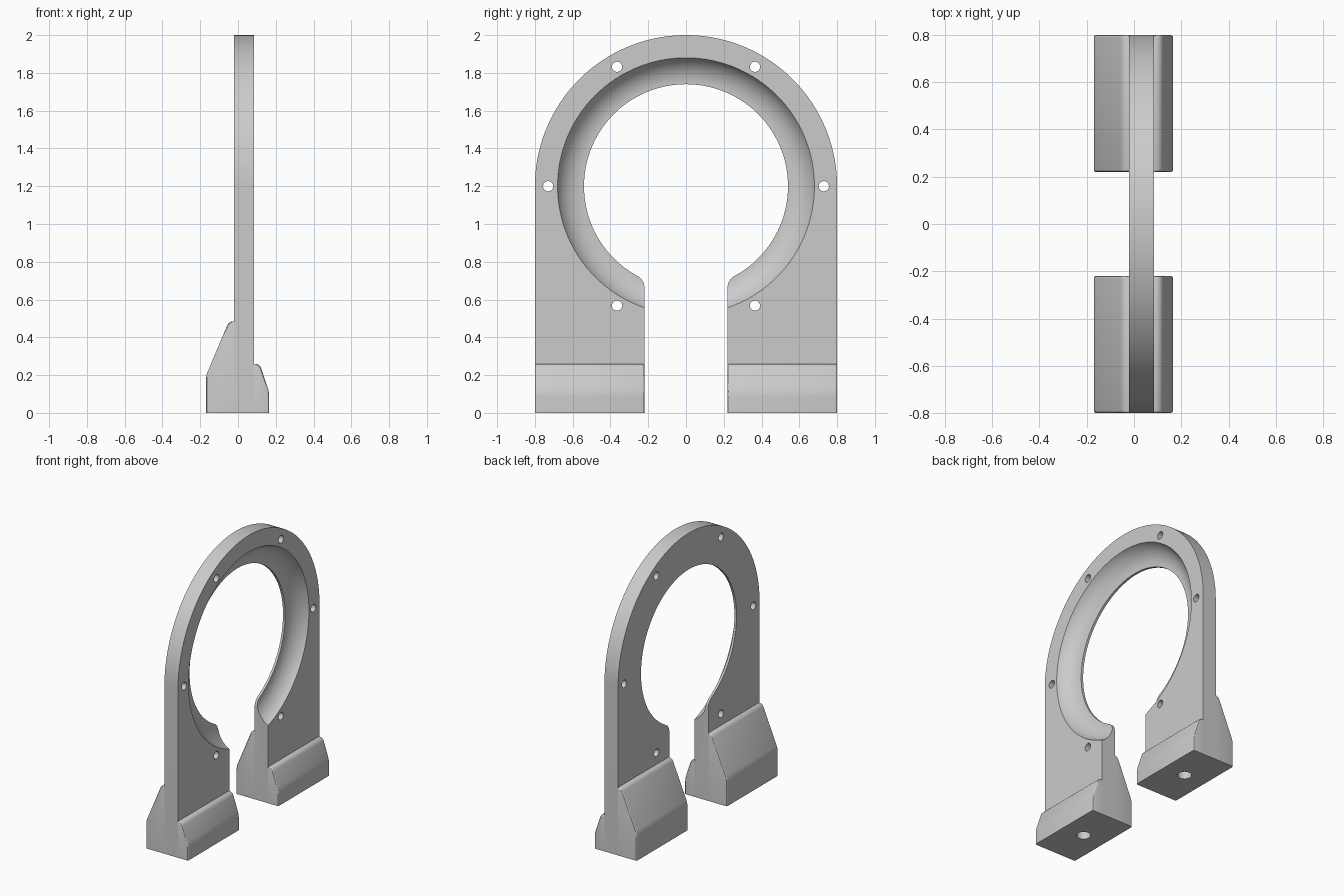
import bpy, bmesh
from math import sin, cos, pi, sqrt, atan2, radians
from mathutils import Vector, Matrix

cube = bpy.data.objects.get("Cube")
if cube:
    bpy.data.objects.remove(cube, do_unlink=True)

grey = bpy.data.materials.new("light grey")
grey.use_nodes = True
colour = (0.6, 0.6, 0.6, 1)
grey.diffuse_color = colour
grey.node_tree.nodes["Principled BSDF"].inputs["Base Color"].default_value = colour

BACK, FACE = -0.022, 0.085      # plate faces along x
CZ, OUTER, BORE, RIM = 1.2, 0.8, 0.54, 0.68
SLOT, FILLET = 0.22, 0.07


def finish(name, bm):
    bmesh.ops.recalc_face_normals(bm, faces=bm.faces)
    mesh = bpy.data.meshes.new(name)
    bm.to_mesh(mesh)
    bm.free()
    obj = bpy.data.objects.new(name, mesh)
    bpy.context.collection.objects.link(obj)
    mesh.materials.append(grey)
    return obj


def prism(points, extrude):
    bm = bmesh.new()
    face = bm.faces.new([bm.verts.new(p) for p in points])
    top = bmesh.ops.extrude_face_region(bm, geom=[face])["geom"]
    verts = [v for v in top if isinstance(v, bmesh.types.BMVert)]
    bmesh.ops.translate(bm, verts=verts, vec=extrude)
    return bm


def arc(cy, cz, r, a, b, n):
    return [(cy + r * cos(a + (b - a) * i / n), cz + r * sin(a + (b - a) * i / n))
            for i in range(n + 1)]


def cylinder(name, radius, depth, matrix, sides=32):
    bm = bmesh.new()
    bmesh.ops.create_cone(bm, cap_ends=True, segments=sides, radius1=radius,
                          radius2=radius, depth=depth, matrix=matrix)
    return finish(name, bm)


def select_only(obj):
    bpy.ops.object.select_all(action='DESELECT')
    obj.select_set(True)
    bpy.context.view_layer.objects.active = obj


def cut(obj, cutters):
    select_only(obj)
    for c in cutters:
        mod = obj.modifiers.new("cut", 'BOOLEAN')
        mod.operation, mod.solver, mod.object = 'DIFFERENCE', 'EXACT', c
        bpy.ops.object.modifier_apply(modifier=mod.name)


# Plate: half outline from the top down to the slot and round the bore, then mirrored
fy = SLOT + FILLET
fz = CZ - sqrt((BORE + FILLET) ** 2 - fy ** 2)
toward = atan2(CZ - fz, -fy)
half = arc(0, CZ, OUTER, pi / 2, 0, 48)
half += [(OUTER, 0), (SLOT, 0)]
half += arc(fy, fz, FILLET, pi, toward, 8)
half += arc(0, CZ, BORE, toward - pi, pi / 2, 64)[1:]
outline = half + [(-y, z) for y, z in reversed(half[1:-1])]

# The bore splits the outline at the top, so each half is its own face
bm = bmesh.new()
for side in (1, -1):
    bm.faces.new([bm.verts.new((BACK, side * y, z)) for y, z in half])
bmesh.ops.remove_doubles(bm, verts=bm.verts, dist=1e-5)
bmesh.ops.recalc_face_normals(bm, faces=bm.faces)
raised = bmesh.ops.extrude_face_region(bm, geom=list(bm.faces), use_keep_orig=True)["geom"]
bmesh.ops.translate(bm, vec=(FACE - BACK, 0, 0),
                    verts=[v for v in raised if isinstance(v, bmesh.types.BMVert)])
# drop any wall left inside the solid at the crown
inside = [f for f in bm.faces if all(abs(v.co.y) < 1e-5 for v in f.verts)]
bmesh.ops.delete(bm, geom=inside, context='FACES_ONLY')
plate = finish("ring_plate", bm)

# Concave flare, turned about the bore axis
floor = -0.005
depth, width = FACE - floor, RIM - BORE
R = (width ** 2 + depth ** 2) / (2 * depth)
end = atan2(width, R - depth)
profile = [(floor, 0)]
profile += [(floor + R - R * cos(end * i / 14), BORE + R * sin(end * i / 14)) for i in range(15)]
profile += [(0.2, RIM), (0.2, 0)]
bm = bmesh.new()
verts = [bm.verts.new((x, 0, CZ + r)) for x, r in profile]
edges = [bm.edges.new(pair) for pair in zip(verts, verts[1:])]
bmesh.ops.spin(bm, geom=verts + edges, cent=(0, 0, CZ), axis=(1, 0, 0),
               angle=2 * pi, steps=128, use_merge=True)
bmesh.ops.remove_doubles(bm, verts=bm.verts, dist=1e-5)
flare = finish("flare_cutter", bm)

# Six screw holes round the ring
screws = []
for i in range(6):
    a = i * pi / 3
    place = Matrix.Translation((0, 0.73 * cos(a), CZ + 0.73 * sin(a)))
    screws.append(cylinder("screw_cutter", 0.027, 0.6, place @ Matrix.Rotation(pi / 2, 4, 'Y')))

# Mounting holes under the feet
mid = (SLOT + OUTER) / 2
mounts = [cylinder("mount_cutter", 0.046, 0.6, Matrix.Translation((0, s * mid, 0)))
          for s in (1, -1)]


# Feet: sloped wedges on both faces of the plate
def wedge(name, points, side, inner_x):
    y0, y1 = sorted((side * SLOT, side * OUTER))
    bm = prism([(x, y0, z) for x, z in points], (0, y1 - y0, 0))

    def exposed(e):
        a, b = (v.co for v in e.verts)
        return not (max(a.z, b.z) < 1e-4 or
                    max(abs(a.x - inner_x), abs(b.x - inner_x)) < 1e-4)

    corners = [e for e in bm.edges if abs(e.verts[0].co.y - e.verts[1].co.y) > 0.1
               and exposed(e) and abs(e.verts[0].co.x - inner_x) > 1e-4]
    bmesh.ops.bevel(bm, geom=corners, offset=0.022, segments=4, profile=0.5,
                    affect='EDGES', clamp_overlap=False)
    ends = [e for e in bm.edges if abs(e.verts[0].co.y - e.verts[1].co.y) < 1e-4 and exposed(e)]
    bmesh.ops.bevel(bm, geom=ends, offset=0.01, segments=3, profile=0.5,
                    affect='EDGES', clamp_overlap=False)
    return finish(name, bm)


tall = [(BACK, 0), (-0.17, 0), (-0.17, 0.195), (-0.048, 0.485), (BACK, 0.485)]
low = [(FACE, 0), (0.165, 0), (0.165, 0.11), (0.115, 0.26), (FACE, 0.26)]
parts = [plate]
for side, label in ((1, "rear"), (-1, "front")):
    parts.append(wedge(label + "_tall_foot", tall, side, BACK))
    cut(parts[-1], [mounts[0 if side > 0 else 1]])
    parts.append(wedge(label + "_low_foot", low, side, FACE))

cut(plate, [flare] + screws + mounts)
for helper in [flare] + screws + mounts:
    bpy.data.objects.remove(helper, do_unlink=True)

for obj in parts:
    select_only(obj)
    bpy.ops.object.shade_smooth_by_angle(angle=radians(30))
